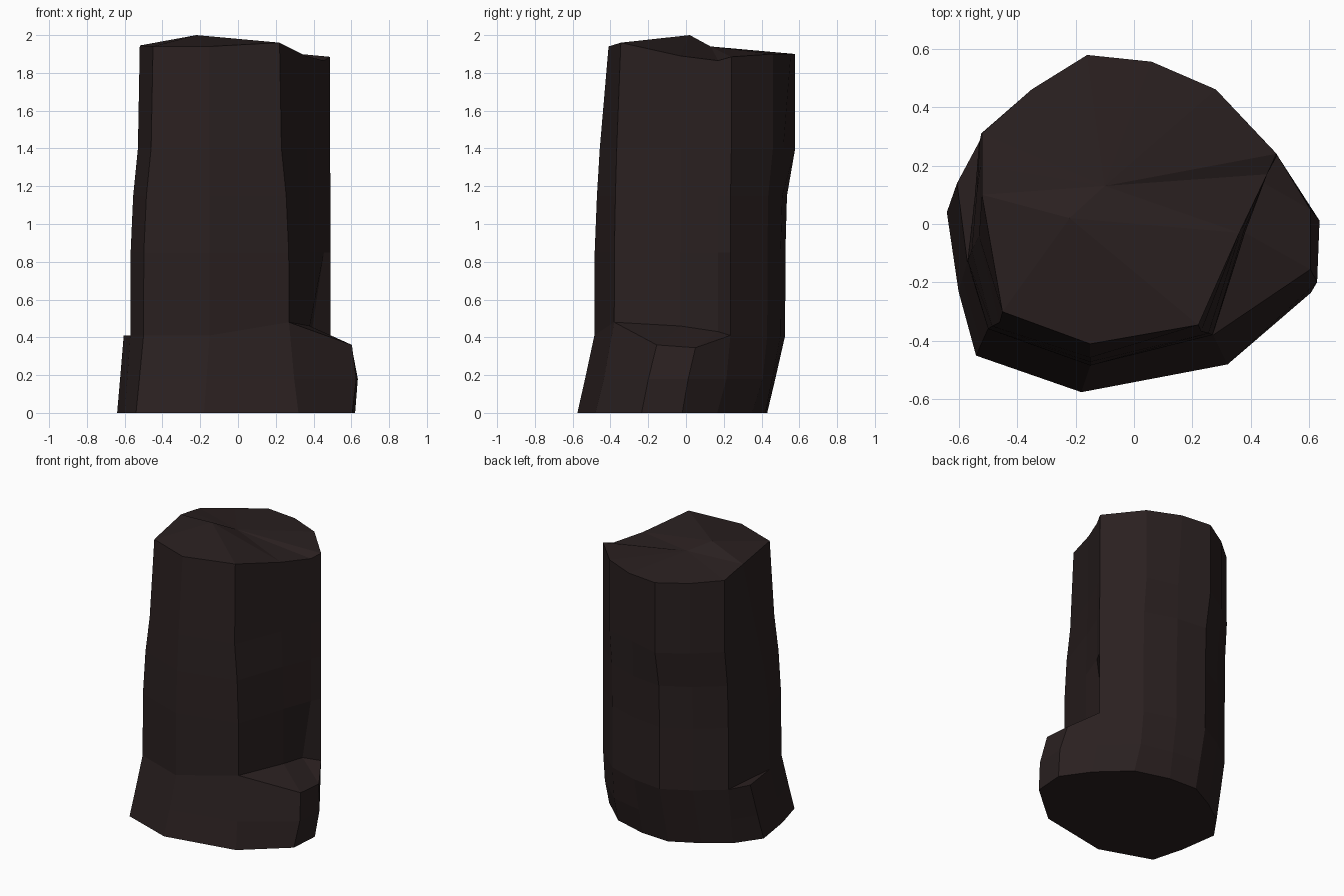
import bpy, bmesh
from mathutils import Vector

if "Cube" in bpy.data.objects:
    bpy.data.objects.remove(bpy.data.objects["Cube"])

# Bark columns around the stump: base xy, flare rim xyz, broken top xyz
COLUMNS = [
    ((-.18, -.575), (-.15, -.485, .41), (-.15, -.41, 1.94)),
    ((.32, -.48), (.27, -.38, .48), (.22, -.345, 1.96)),
    ((.605, -.235), (.603, -.155, .36), (.36, -.03, 1.89)),
    ((.62, -.02), (.603, .05, .345), (.455, .17, 1.865)),
    ((.49, .165), (.49, .235, .41), (.487, .24, 1.885)),
    ((.29, .35), (.28, .43, .41), (.28, .46, 1.90)),
    ((.05, .42), (.06, .50, .41), (.06, .555, 1.90)),
    ((-.16, .43), (-.16, .525, .41), (-.16, .578, 1.90)),
    ((-.35, .33), (-.35, .42, .41), (-.35, .46, 1.90)),
    ((-.52, .21), (-.53, .28, .41), (-.52, .31, 1.91)),
    ((-.64, .04), (-.605, .14, .41), (-.52, .20, 1.93)),
    ((-.60, -.23), (-.57, -.13, .41), (-.52, .10, 1.945)),
    ((-.54, -.45), (-.50, -.36, .41), (-.45, -.30, 1.94)),
]
# Columns where the trunk steps in behind the root flare, leaving a ledge
LEDGES = {2: (.38, -.03, .46), 3: (.39, .17, .43), 10: (-.545, .09, .41)}
# Trunk rings: height, then how far x and y have moved to the top outline
TRUNK = ((.85, .03, .02), (1.15, .3, .18), (1.4, .8, .38))
N = len(COLUMNS)

bm = bmesh.new()
rings = [[] for _ in range(4 + len(TRUNK) + 1)]
for i, (base, rim, top) in enumerate(COLUMNS):
    base, rim, top = Vector((*base, 0)), Vector(rim), Vector(top)
    swell = base.lerp(rim, .7 if 4 <= i <= 5 else .45)
    swell.z = .18
    if i in (2, 3):
        swell.x += .022
    inner = Vector(LEDGES.get(i, rim))
    pts = [base, swell, rim, inner]
    for z, wx, wy in TRUNK:
        if i == 3:
            wx = wy = 1
        elif z == 1.4 and 2 <= i <= 10:
            wy = 1              # back bulges out to its full width early
        p = Vector((inner.x + (top.x - inner.x) * wx,
                    inner.y + (top.y - inner.y) * wy, z))
        if i == 6 and z == 1.4:
            p.y -= .04          # shallow dent in the back
        pts.append(p)
    pts.append(top)
    for ring, p in zip(rings, pts):
        ring.append(bm.verts.new(p))

# Skin the rings
for lo, hi in zip(rings, rings[1:]):
    for i in range(N):
        j = (i + 1) % N
        bm.faces.new((lo[i], lo[j], hi[j], hi[i]))
bm.faces.new(list(reversed(rings[0])))

# Splintered top: a peak at the front left and a dip behind it
rim = rings[-1]
peak = bm.verts.new((-.22, .02, 2.0))
dip = bm.verts.new((-.10, .13, 1.94))
for i in range(N):
    centre = dip if 2 <= i <= 10 else peak
    bm.faces.new((rim[i], rim[(i + 1) % N], centre))
bm.faces.new((peak, rim[2], dip))
bm.faces.new((peak, dip, rim[11]))

# Weld columns without a ledge and tidy up
bmesh.ops.remove_doubles(bm, verts=bm.verts[:], dist=.0005)
bmesh.ops.recalc_face_normals(bm, faces=bm.faces[:])

mesh = bpy.data.meshes.new("tree_stump")
bm.to_mesh(mesh)
bm.free()
bark = bpy.data.materials.new("dark_bark")
bark.diffuse_color = (.023, .0145, .0145, 1)
bark.use_nodes = True
bark.node_tree.nodes["Principled BSDF"].inputs["Base Color"].default_value = bark.diffuse_color
mesh.materials.append(bark)
bpy.context.collection.objects.link(bpy.data.objects.new("tree_stump", mesh))
